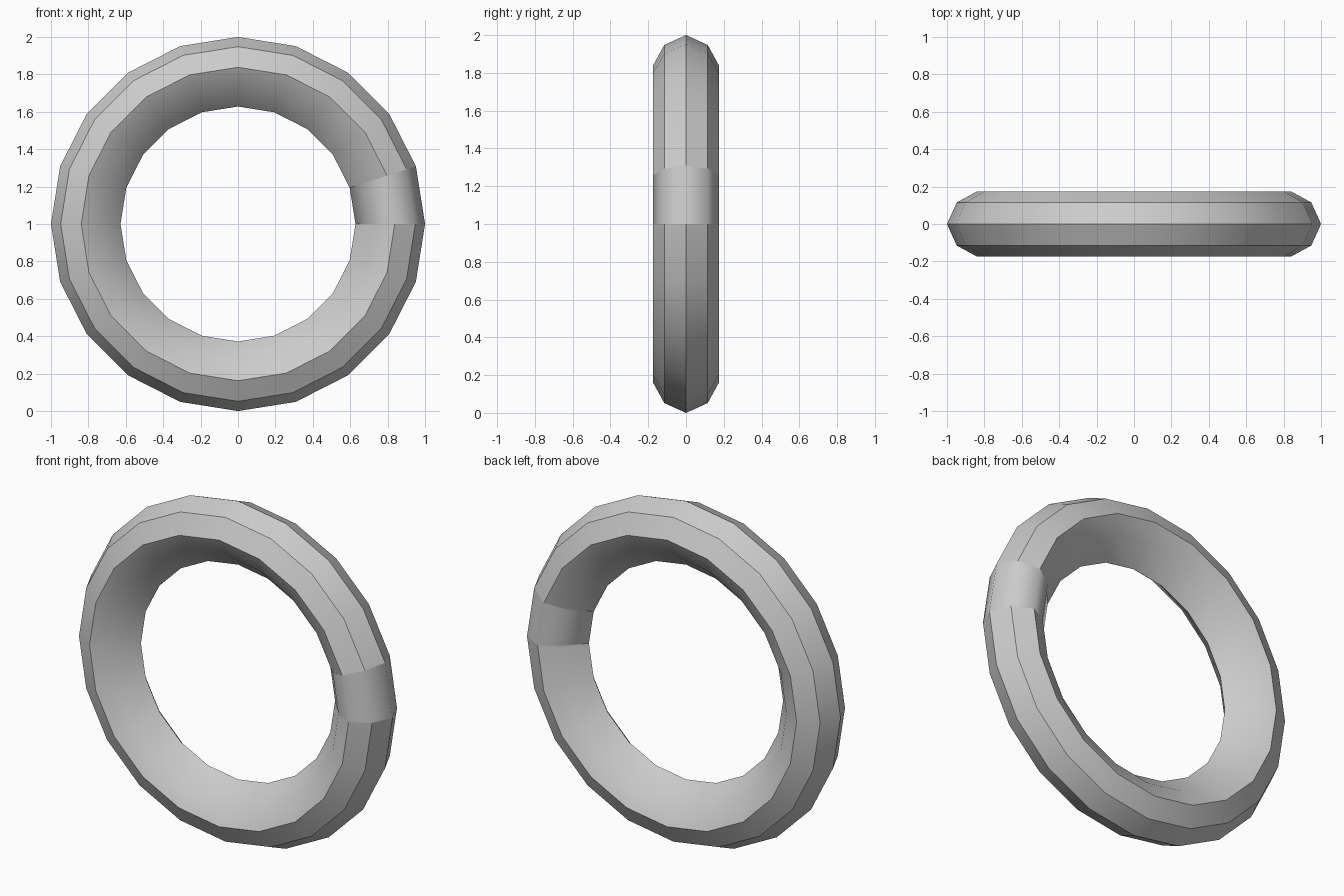
import bpy
from math import cos, sin, radians

if "Cube" in bpy.data.objects:
    bpy.data.objects.remove(bpy.data.objects["Cube"])

# Cross-section of the ring: (radius, depth), upper half then mirrored
HALF = [(1.0, 0.0), (0.948, 0.115), (0.838, 0.175), (0.735, 0.122), (0.628, 0.0)]
SECTION = HALF + [(r, -y) for r, y in HALF[-2:0:-1]]
STEP = radians(18)


def ring_piece(name, first, last, sharp_angle):
    """Sweep the section from step first to step last around the hole."""
    n = len(SECTION)
    verts = [(r * cos(i * STEP), y, 1 + r * sin(i * STEP))
             for i in range(first, last + 1) for r, y in SECTION]
    faces = []
    for i in range(last - first):
        for j in range(n):
            k = (j + 1) % n
            faces.append((i * n + j, i * n + k, (i + 1) * n + k, (i + 1) * n + j))
    mesh = bpy.data.meshes.new(name)
    mesh.from_pydata(verts, [], faces)
    mesh.shade_smooth()
    mesh.set_sharp_from_angle(angle=radians(sharp_angle))
    ob = bpy.data.objects.new(name, mesh)
    bpy.context.collection.objects.link(ob)
    return ob


# Main faceted ring, and the one smooth-shaded segment closing it
ring_piece("ring_body", 1, 20, 30)
ring_piece("ring_joint", 0, 1, 180)
